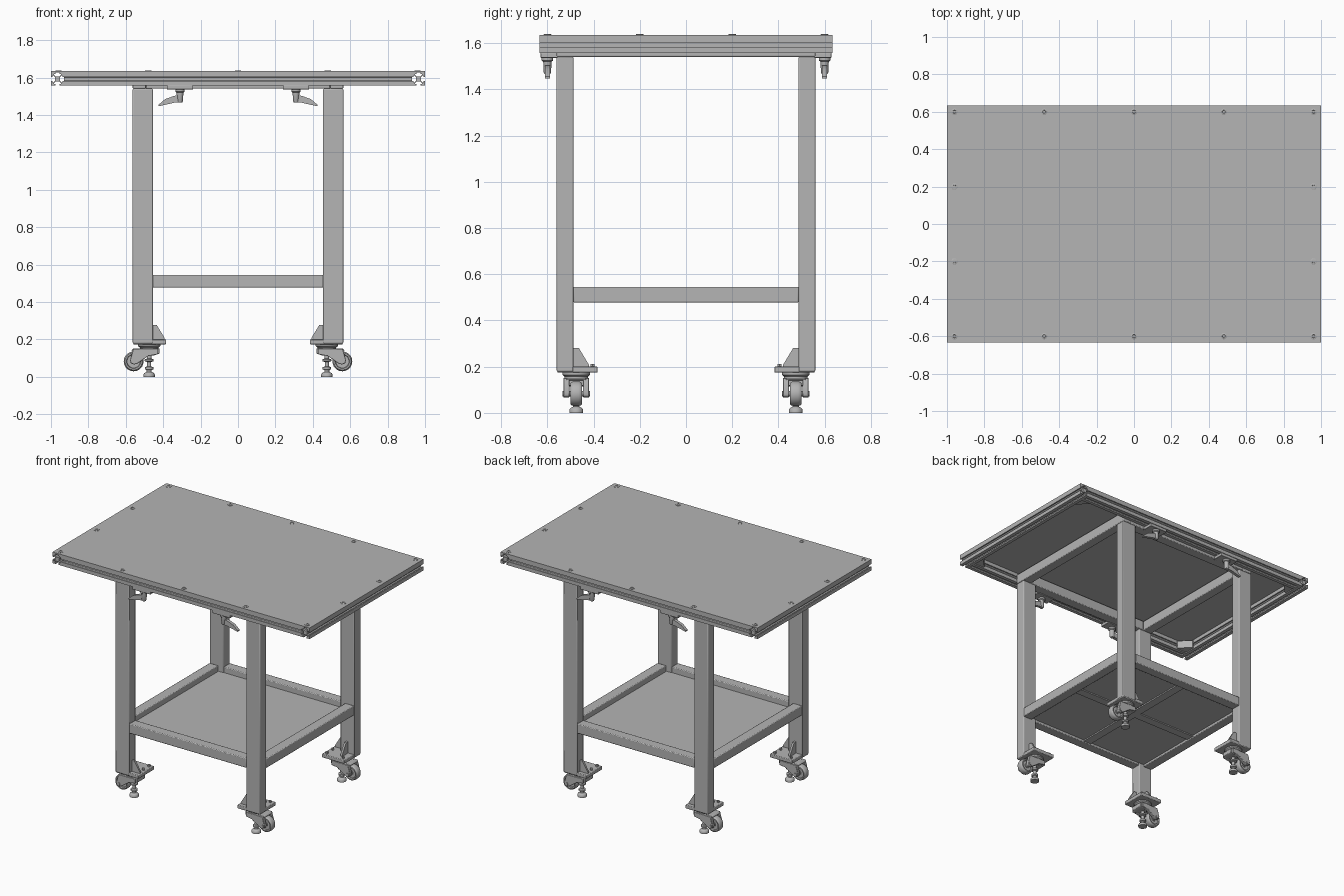
import bpy, bmesh, math
from mathutils import Matrix, Vector

cube = bpy.data.objects.get("Cube")
if cube:
    bpy.data.objects.remove(cube, do_unlink=True)

grey = bpy.data.materials.new("plain grey")
grey.use_nodes = True
grey.diffuse_color = (0.46, 0.46, 0.46, 1)
grey.node_tree.nodes["Principled BSDF"].inputs["Base Color"].default_value = (0.46, 0.46, 0.46, 1)


def finish(name, bm, mirror="", bevel=0):
    """Turn a bmesh into an object, optionally bevelled and mirrored about the origin."""
    bmesh.ops.recalc_face_normals(bm, faces=bm.faces)
    mesh = bpy.data.meshes.new(name)
    bm.to_mesh(mesh)
    bm.free()
    mesh.materials.append(grey)
    mesh.shade_smooth()
    mesh.set_sharp_from_angle(angle=math.radians(35))
    obj = bpy.data.objects.new(name, mesh)
    bpy.context.collection.objects.link(obj)
    if bevel:
        mod = obj.modifiers.new("bevel", "BEVEL")
        mod.width, mod.segments = bevel, 2
    if mirror:
        mod = obj.modifiers.new("mirror", "MIRROR")
        mod.use_axis = ["x" in mirror, "y" in mirror, False]
        mod.use_mirror_merge = False
    return obj


def add_box(bm, x, y, z):
    size = [b - a for a, b in (x, y, z)]
    mid = [(a + b) / 2 for a, b in (x, y, z)]
    bmesh.ops.create_cube(bm, size=1, matrix=Matrix.Translation(mid) @ Matrix.Diagonal((*size, 1)))


def box(name, x, y, z, mirror="", bevel=0):
    bm = bmesh.new()
    add_box(bm, x, y, z)
    return finish(name, bm, mirror, bevel)


def add_prism(bm, points, axis, start, end):
    """Extrude a flat outline along an axis; the outline uses the other two axes in order."""
    def place(p, depth):
        co = list(p)
        co.insert("xyz".index(axis), depth)
        return Vector(co)
    face = bm.faces.new([bm.verts.new(place(p, start)) for p in points])
    new = bmesh.ops.extrude_face_region(bm, geom=[face])["geom"]
    shift = place((0, 0), end - start)
    bmesh.ops.translate(bm, vec=shift, verts=[g for g in new if isinstance(g, bmesh.types.BMVert)])


def add_lathe(bm, profile, centre, axis="z", steps=28):
    """Revolve (radius, height) points around an axis through the centre."""
    part = bmesh.new()
    verts = [part.verts.new((r, 0, h)) for r, h in profile]
    edges = [part.edges.new(pair) for pair in zip(verts, verts[1:])]
    bmesh.ops.spin(part, geom=verts + edges, cent=(0, 0, 0), axis=(0, 0, 1),
                   angle=math.tau, steps=steps)
    bmesh.ops.remove_doubles(part, verts=part.verts, dist=0.0001)
    turn = Matrix.Rotation(math.pi / 2, 4, "X") if axis == "y" else Matrix()
    part.transform(Matrix.Translation(centre) @ turn)
    temp = bpy.data.meshes.new("temp")
    part.to_mesh(temp)
    part.free()
    bm.from_mesh(temp)
    bpy.data.meshes.remove(temp)


# Table top sheet and its screws
box("table_top", (-1, 1), (-0.633, 0.633), (1.628, 1.636))
bm = bmesh.new()
head = [(0.017, 0), (0.017, 0.003), (0.015, 0.004), (0.009, 0.004), (0.008, 0.0012), (0, 0.0012)]
for x, y in ((0.96, 0.6), (0.48, 0.6), (0.96, 0.2)):
    add_lathe(bm, head, (x, y, 1.635), steps=20)
finish("top_screws", bm, "xy")
bm = bmesh.new()
add_lathe(bm, head, (0, 0.6, 1.635), steps=20)
finish("middle_screws", bm, "y")

# Slotted rails around the table top
half = 0.035
side = [(half, half), (0.01, half), (0.01, 0.026), (0.019, 0.026), (0.019, 0.024), (0.009, 0.014)]
side += [(-x, y) for x, y in reversed(side[1:])]
outline = []
for k in range(4):
    turn = Matrix.Rotation(k * math.pi / 2, 2)
    outline += [tuple(turn @ Vector(p)) for p in side]
RAIL_Z = 1.593
bm = bmesh.new()
add_prism(bm, [(u + 0.598, v + RAIL_Z) for u, v in outline], "x", -0.93, 0.93)
finish("long_rails", bm, "y")
bm = bmesh.new()
add_prism(bm, [(u + 0.965, v + RAIL_Z) for u, v in outline], "y", -0.633, 0.633)
finish("short_rails", bm, "x")

# Gussets in the inner corners of the rails
bm = bmesh.new()
add_prism(bm, [(0.93, 0.563), (0.85, 0.563), (0.85, 0.555), (0.922, 0.483), (0.93, 0.483)], "z", 1.565, 1.62)
finish("rail_corner_gussets", bm, "xy")

# Legs with the frame on top of them
box("legs", (0.455, 0.563), (0.487, 0.56), (0.178, 1.541), "xy", 0.006)
box("upper_long_beams", (-0.493, 0.493), (0.487, 0.56), (1.541, 1.612), "y", 0.005)
box("upper_short_beams", (0.493, 0.563), (-0.56, 0.56), (1.541, 1.612), "x", 0.005)

# Lower shelf
box("lower_long_beams", (-0.456, 0.456), (0.49, 0.56), (0.478, 0.545), "y", 0.005)
box("lower_short_beams", (0.493, 0.563), (-0.488, 0.488), (0.478, 0.545), "x", 0.005)
box("shelf_panel", (-0.494, 0.494), (-0.491, 0.491), (0.494, 0.505))
bm = bmesh.new()
add_box(bm, (-0.494, 0.494), (-0.03, 0.03), (0.486, 0.495))
add_box(bm, (-0.03, 0.03), (-0.491, 0.491), (0.485, 0.495))
finish("shelf_cross_bars", bm)

# Clamps with levers under the long rails
box("clamp_plates", (0.24, 0.38), (0.55, 0.63), (1.537, 1.559), "xy", 0.003)
bm = bmesh.new()
add_lathe(bm, [(0, 1.54), (0.025, 1.54), (0.025, 1.525), (0.018, 1.52), (0.016, 1.475),
               (0.012, 1.466), (0, 1.466)], (0.31, 0.6, 0))
add_prism(bm, [(0.3, 1.47), (0.34, 1.466), (0.38, 1.457), (0.425, 1.447), (0.425, 1.455),
               (0.39, 1.485), (0.34, 1.503), (0.3, 1.505)], "y", 0.589, 0.611)
finish("clamp_levers", bm, "xy")

# Foot mounting plates with ribs and bolts
MID = 0.475
bm = bmesh.new()
add_box(bm, (0.385, 0.56), (0.382, 0.557), (0.174, 0.2))
finish("mount_plates", bm, "xy", 0.004)
bm = bmesh.new()
add_prism(bm, [(0.457, 0.199), (0.392, 0.199), (0.392, 0.208), (0.435, 0.278), (0.457, 0.278)],
          "y", 0.516, 0.53)
add_prism(bm, [(0.489, 0.199), (0.42, 0.199), (0.42, 0.208), (0.463, 0.28), (0.489, 0.28)],
          "x", 0.502, 0.516)
finish("mount_ribs", bm, "xy")
bm = bmesh.new()
for x, y in ((0.408, 0.405), (0.408, 0.47), (0.535, 0.405)):
    add_lathe(bm, [(0, 0.212), (0.01, 0.212), (0.01, 0.198)], (x, y, 0), steps=6)
finish("mount_bolts", bm, "xy")

# Casters: swivel collar, housing and fork
bm = bmesh.new()
add_lathe(bm, [(0, 0.175), (0.06, 0.175), (0.06, 0.165), (0.05, 0.157), (0.05, 0.145), (0, 0.145)],
          (MID, MID, 0))
finish("caster_collars", bm, "xy")
bm = bmesh.new()
add_prism(bm, [(0.42, 0.152), (0.42, 0.124), (0.45, 0.115), (0.5, 0.118), (0.5, 0.142), (0.57, 0.142),
               (0.56, 0.152)], "y", MID - 0.042, MID + 0.042)
arm = [(0.43, 0.152), (0.43, 0.12), (0.48, 0.112), (0.535, 0.073), (0.555, 0.066), (0.573, 0.073),
       (0.577, 0.09), (0.56, 0.15)]
for near, far in ((-0.055, -0.03), (0.03, 0.055)):
    add_prism(bm, arm, "y", MID + near, MID + far)
finish("caster_forks", bm, "xy", 0.003)

# Caster wheels with axles
bm = bmesh.new()
rim = [(0, 0.02), (0.016, 0.02), (0.016, 0.015), (0.035, 0.015), (0.038, 0.025), (0.046, 0.025),
       (0.051, 0.019), (0.053, 0.01)]
add_lathe(bm, rim + [(r, -h) for r, h in reversed(rim)], (0.558, MID, 0.083), "y", 36)
add_lathe(bm, [(0, 0.06), (0.012, 0.06), (0.012, -0.06), (0, -0.06)], (0.558, MID, 0.083), "y", 12)
finish("caster_wheels", bm, "xy")

# Levelling feet
bm = bmesh.new()
add_lathe(bm, [(0, 0), (0.03, 0), (0.03, 0.014), (0.026, 0.02), (0.013, 0.027), (0.013, 0.036),
               (0.022, 0.04), (0.022, 0.052), (0.011, 0.056), (0.011, 0.08), (0.024, 0.084),
               (0.024, 0.094), (0.012, 0.098), (0.012, 0.15), (0, 0.15)], (MID, MID, 0))
finish("levelling_feet", bm, "xy")
